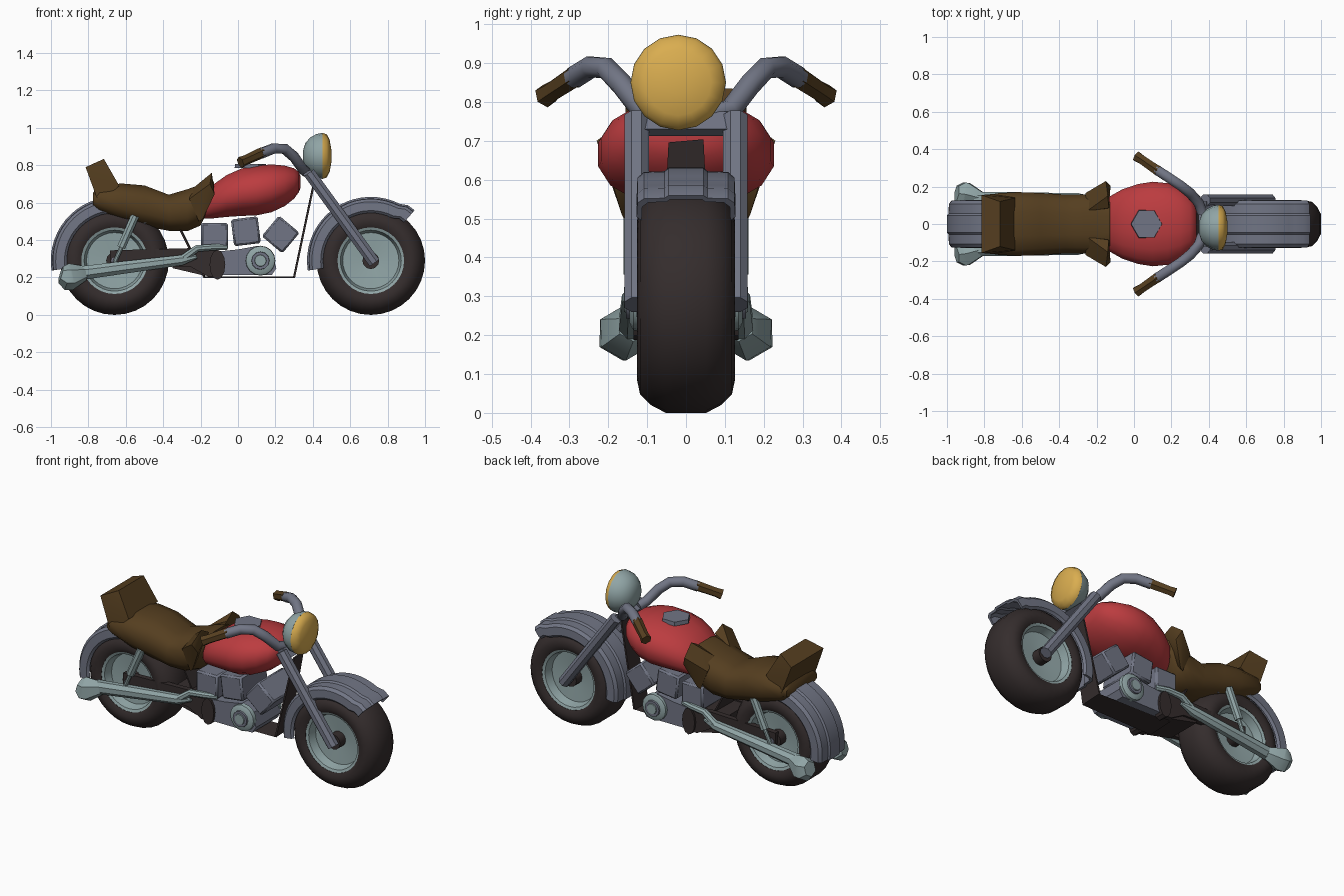
import bpy, bmesh, math
from mathutils import Vector

if "Cube" in bpy.data.objects:
    bpy.data.objects.remove(bpy.data.objects["Cube"])


def material(name, r, g, b):
    m = bpy.data.materials.new(name)
    m.diffuse_color = (r, g, b, 1)
    m.use_nodes = True
    m.node_tree.nodes["Principled BSDF"].inputs["Base Color"].default_value = m.diffuse_color
    return m


STEEL = material("blue grey steel", .165, .178, .232)
CHROME = material("pale chrome", .28, .375, .38)
RED = material("red paint", .50, .045, .05)
LEATHER = material("brown leather", .09, .048, .014)
RUBBER = material("dark rubber", .035, .026, .026)
GLASS = material("yellow glass", .70, .42, .08)


def finish(name, bm, mat, mirror=False, angle=35):
    """Turn a bmesh into an object, smooth except at sharp edges."""
    bmesh.ops.recalc_face_normals(bm, faces=bm.faces)
    for f in bm.faces:
        f.smooth = True
    for e in bm.edges:
        e.smooth = len(e.link_faces) == 2 and e.calc_face_angle(0) < math.radians(angle)
    me = bpy.data.meshes.new(name)
    bm.to_mesh(me)
    bm.free()
    me.materials.append(mat)
    ob = bpy.data.objects.new(name, me)
    bpy.context.collection.objects.link(ob)
    if mirror:
        mod = ob.modifiers.new("mirror", 'MIRROR')
        mod.use_axis = (False, True, False)
        mod.use_mirror_merge = False
    return ob


def skin(name, rings, mat, caps=True, loop=False, **kw):
    """Skin a list of closed point rings."""
    bm = bmesh.new()
    vs = [[bm.verts.new(p) for p in r] for r in rings]
    n = len(vs[0])
    pairs = list(zip(vs, vs[1:])) + ([(vs[-1], vs[0])] if loop else [])
    for a, b in pairs:
        for i in range(n):
            j = (i + 1) % n
            bm.faces.new((a[i], a[j], b[j], b[i]))
    if caps and not loop:
        bm.faces.new(vs[0])
        bm.faces.new(vs[-1])
    return finish(name, bm, mat, **kw)


def tube(name, pts, radii, mat, n=8, **kw):
    pts = [Vector(p) for p in pts]
    rings = []
    for i, p in enumerate(pts):
        t = (pts[min(i + 1, len(pts) - 1)] - pts[max(i - 1, 0)]).normalized()
        u = t.cross(Vector((0, 0, 1))).normalized()
        v = u.cross(t)
        r = radii[i] if isinstance(radii, (list, tuple)) else radii
        rings.append([p + r * (u * math.cos(a) + v * math.sin(a))
                      for a in [2 * math.pi * (k + .5) / n for k in range(n)]])
    return skin(name, rings, mat, **kw)


def lathe(name, profile, centre, mat, axis='Y', n=32, **kw):
    """Turn (offset, radius) points around an axis."""
    c = Vector(centre)
    rings = []
    for d, r in profile:
        ring = []
        for k in range(n):
            a = 2 * math.pi * k / n
            p, q = r * math.cos(a), r * math.sin(a)
            ring.append(c + Vector({'Y': (p, d, q), 'X': (d, p, q), 'Z': (p, q, d)}[axis]))
        rings.append(ring)
    return skin(name, rings, mat, **kw)


def prism(name, poly, y0, y1, mat, **kw):
    return skin(name, [[(x, y, z) for x, z in poly] for y in (y0, y1)], mat, **kw)


def loft(name, sections, mat, n=16, power=1.0, **kw):
    """Sections of (x, bottom, top, half width) with rounded outline."""
    rings = []
    for x, zb, zt, w in sections:
        ring = []
        for k in range(n):
            a = 2 * math.pi * (k + .5) / n
            c, s = math.cos(a), math.sin(a)
            ring.append((x, w * math.copysign(abs(c) ** power, c),
                         (zb + zt) / 2 + (zt - zb) / 2 * math.copysign(abs(s) ** power, s)))
        rings.append(ring)
    return skin(name, rings, mat, **kw)


def hull(name, pts, mat, **kw):
    bm = bmesh.new()
    for p in pts:
        bm.verts.new(p)
    bmesh.ops.convex_hull(bm, input=bm.verts)
    return finish(name, bm, mat, **kw)


def fender(name, cx, a0, a1, flare):
    sec = [(.127, .268), (.125, .315), (.108, .33), (.055, .332), (.045, .341)]
    sec = sec + [(-y, r) for y, r in reversed(sec)]
    sec += [(y * .9, r - .013) for y, r in reversed(sec)]
    steps, rings = 20, []
    for i in range(steps + 1):
        a = math.radians(a0 + (a1 - a0) * i / steps)
        k = flare if i >= steps - 1 else 0
        rings.append([(cx + (r + k) * math.cos(a), y, .29 + (r + k) * math.sin(a)) for y, r in sec])
    skin(name, rings, STEEL)


# wheels
for side, cx in (("front", .71), ("rear", -.66)):
    c = (cx, 0, .29)
    half = [(.052, .29), (.09, .27), (.118, .243), (.126, .205), (.112, .178)]
    lathe(side + "_tyre", half + [(-y, r) for y, r in reversed(half)], c, RUBBER, loop=True, angle=40)
    rim = [(.112, .182), (.104, .163), (.055, .15), (.045, .04)]
    lathe(side + "_rim", rim + [(-y, r) for y, r in reversed(rim)], c, CHROME, caps=False)
    lathe(side + "_hub", [(-.1, .045), (.1, .045)], c, RUBBER, n=12)
    lathe(side + "_axle", [(-.125, .018), (.125, .018)], c, STEEL, n=8)
fender("front_fender", .71, 189, 49, .016)
fender("rear_fender", -.66, 189, 50, 0)

# front fork and clamp
tube("fork_leg", [(.38, .127, .76), (.73, .127, .278)], .034, STEEL, mirror=True)
prism("fork_clamp", [(.345, .755), (.39, .712), (.43, .73), (.385, .775)], -.12, .12, STEEL)

# handlebars and grips
tube("handlebar", [(.365, .06, .765), (.345, .115, .78), (.30, .165, .845), (.25, .205, .887),
                   (.19, .245, .89), (.12, .29, .862)], .029, STEEL, mirror=True, angle=50)
tube("grip", [(.13, .283, .868), (.04, .345, .827), (.013, .362, .815)], [.03, .027, .031], LEATHER,
     n=6, mirror=True)

# headlight
lamp = (0, -.02, .85)
lathe("headlight_bowl", [(.348, .03), (.36, .068), (.385, .098), (.42, .117), (.452, .123)], lamp,
      CHROME, axis='X', n=16)
lathe("headlight_lens", [(.452, .1225), (.475, .115), (.49, .085), (.5, .03)], lamp, GLASS,
      axis='X', n=16, angle=60)

# fuel tank and cap
loft("fuel_tank", [(-.2, .515, .60, .06), (-.13, .515, .70, .15), (-.06, .522, .75, .19),
                   (.02, .527, .785, .217), (.1, .53, .80, .23), (.18, .547, .807, .222),
                   (.25, .58, .80, .192), (.30, .62, .785, .15), (.325, .655, .765, .115),
                   (.335, .68, .74, .06)], RED, power=.9, angle=60)
lathe("tank_cap", [(.785, .085), (.808, .082)], (.067, 0, 0), STEEL, axis='Z', n=6)

# seat, side wings and backrest
loft("seat", [(-.775, .575, .655, .15), (-.74, .545, .695, .168), (-.62, .50, .705, .175),
              (-.5, .472, .695, .17), (-.37, .447, .645, .162), (-.27, .445, .675, .163),
              (-.2, .475, .70, .163), (-.165, .55, .71, .155), (-.128, .62, .715, .12)], LEATHER,
     n=12, power=.75, angle=50)
hull("seat_wing", [(-.25, .07, .67), (-.26, .165, .62), (-.21, .16, .50), (-.2, .07, .6),
                   (-.135, .085, .725), (-.15, .23, .70), (-.125, .205, .645), (-.14, .15, .76),
                   (-.19, .165, .51)], LEATHER, mirror=True)
hull("backrest", [(x, s * y, z) for x, y, z in
                  [(-.815, .155, .79), (-.717, .12, .834), (-.76, .16, .64), (-.635, .14, .69),
                   (-.74, .16, .60)] for s in (1, -1)], LEATHER)

# thin frame cradle under the engine
path = [(-.33, .5), (-.18, .202), (.3, .202), (.405, .70)]
wid = [.08, .08, .07, .045]
skin("frame_cradle", [[(x - .005, -w, z - .004), (x + .005, -w, z - .004), (x + .005, w, z + .004),
                       (x - .005, w, z + .004)] for (x, z), w in zip(path, wid)], RUBBER)

# engine
prism("crankcase", [(-.1, .212), (.18, .212), (.205, .25), (.18, .33), (.11, .37), (0, .35), (-.1, .34)],
      -.12, .12, STEEL)
for i, (x, z, s, rot) in enumerate([(-.125, .42, .072, 0), (.042, .447, .072, 7), (.228, .43, .072, -40)]):
    poly = []
    for k in range(4):
        a = math.radians(45 + 90 * k + rot)
        poly.append((x + s * 1.414 * math.cos(a), z + s * 1.414 * math.sin(a)))
    ob = prism("cylinder_block_%d" % (i + 1), poly, -.125, .125, STEEL)
    b = ob.modifiers.new("bevel", 'BEVEL')
    b.width, b.segments = .01, 1
lathe("clutch_cover", [(.11, .08), (.135, .078), (.145, .06)], (.12, 0, .29), CHROME, n=16, mirror=True)
lathe("clutch_ring", [(.135, .05), (.155, .047)], (.12, 0, .29), STEEL, n=12, mirror=True)
lathe("clutch_boss", [(.145, .036), (.16, .03)], (.12, 0, .29), CHROME, n=12, mirror=True)

# swing arms and drive cover
prism("swing_arm", [(-.685, .275), (-.685, .345), (-.25, .357), (-.1, .345), (-.1, .205), (-.16, .205),
                    (-.25, .255)], .09, .122, RUBBER, mirror=True)
prism("gearbox", [(-.35, .25), (-.35, .35), (-.1, .345), (-.1, .21), (-.18, .21)], -.11, .11, RUBBER)
hull("drive_cover", [(-.11 + .042 * math.cos(k * math.pi / 6), y, .268 + .08 * math.sin(k * math.pi / 6))
                     for k in range(12) for y in (.08, .135)], RUBBER, mirror=True)

# exhausts
tube("exhaust_pipe", [(-.06, .11, .362), (-.13, .132, .362), (-.22, .138, .355), (-.30, .138, .295),
                      (-.36, .138, .285)], [.016, .018, .02, .024, .028], CHROME, mirror=True)
tube("muffler", [(-.22, .137, .31), (-.30, .137, .293), (-.6, .136, .255), (-.85, .136, .222)],
     [.01, .03, .036, .04], CHROME, mirror=True)
tube("muffler_tip", [(-.82, .138, .223), (-.895, .158, .205), (-.915, .16, .205), (-.948, .165, .215)],
     [.04, .072, .072, .045], CHROME, n=6, mirror=True)

# rear shocks
tube("shock_upper", [(-.55, .138, .53), (-.625, .138, .36)], .024, CHROME, mirror=True)
tube("shock_lower", [(-.615, .138, .38), (-.66, .135, .28)], .012, CHROME, mirror=True)
